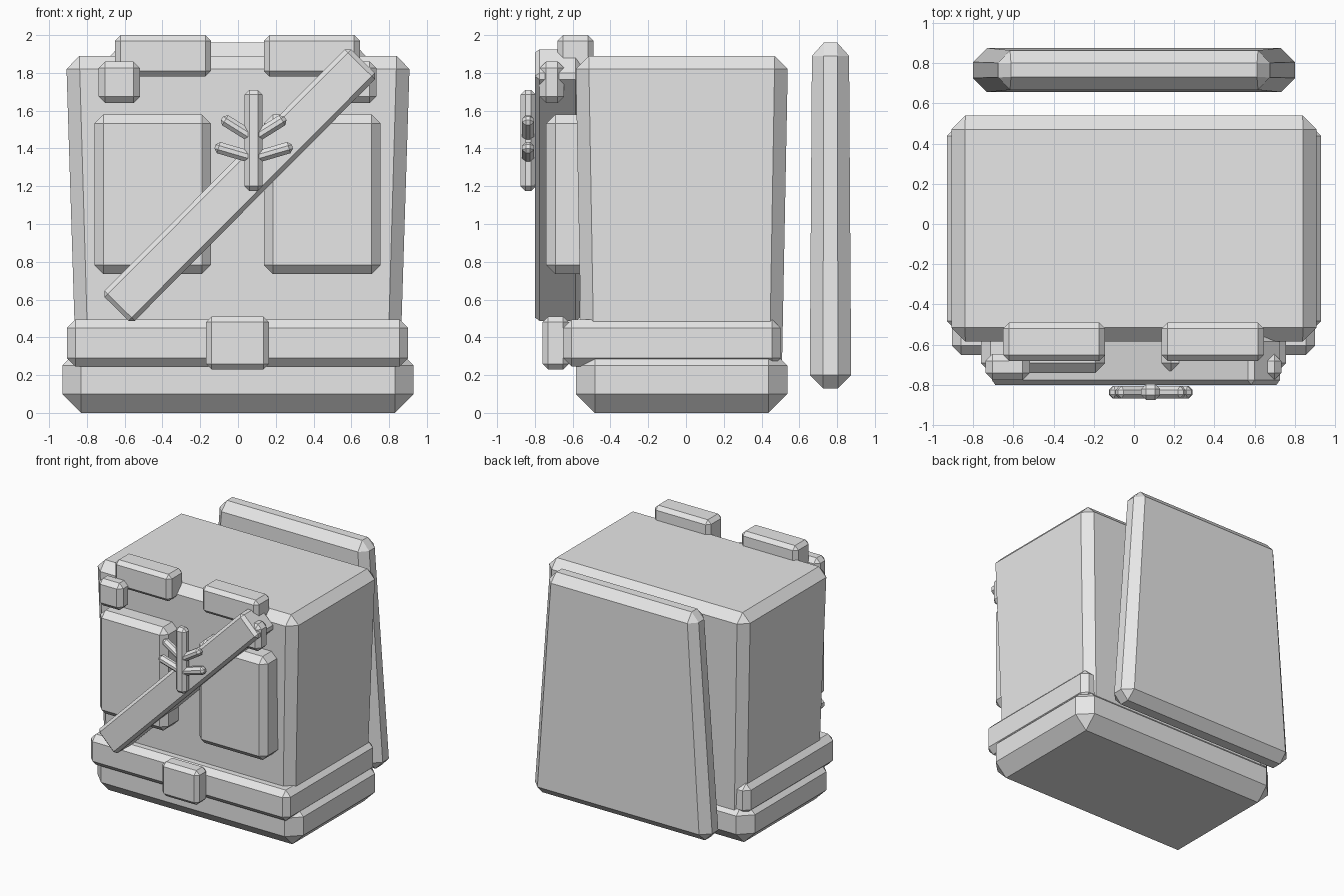
import bpy, bmesh
from math import atan2, hypot, pi
from mathutils import Matrix, Vector

cube = bpy.data.objects.get("Cube")
if cube:
    bpy.data.objects.remove(cube, do_unlink=True)

grey = bpy.data.materials.new("plain_grey")
grey.use_nodes = True
grey.diffuse_color = (0.8, 0.8, 0.8, 1)
for node in grey.node_tree.nodes:
    if node.type == 'BSDF_PRINCIPLED':
        node.inputs["Base Color"].default_value = (0.8, 0.8, 0.8, 1)


def block(name, x, y, z, chamfer, bottom=(1, 1), top=(1, 1), turn=0):
    """Chamfered box between the given ranges, scaled in x and y from bottom to top."""
    low, high = (Vector(p) for p in zip(x, y, z))
    size, centre = high - low, (low + high) / 2
    bm = bmesh.new()
    bmesh.ops.create_cube(bm, size=1)
    bmesh.ops.scale(bm, vec=size, verts=bm.verts)
    bmesh.ops.bevel(bm, geom=bm.edges[:], offset=chamfer, segments=1,
                    affect='EDGES', profile=0.5)
    for v in bm.verts:
        t = v.co.z / size.z + 0.5
        v.co.x *= bottom[0] + (top[0] - bottom[0]) * t
        v.co.y *= bottom[1] + (top[1] - bottom[1]) * t
    bmesh.ops.rotate(bm, matrix=Matrix.Rotation(turn, 3, 'Y'), verts=bm.verts)
    bmesh.ops.recalc_face_normals(bm, faces=bm.faces)
    mesh = bpy.data.meshes.new(name)
    bm.to_mesh(mesh)
    bm.free()
    mesh.materials.append(grey)
    obj = bpy.data.objects.new(name, mesh)
    obj.location = centre
    bpy.context.collection.objects.link(obj)
    return obj


def bar(name, start, end, width, y, chamfer):
    """Chamfered bar laid between two points of the front plane."""
    dx, dz = end[0] - start[0], end[1] - start[1]
    half = hypot(dx, dz) / 2
    cx, cz = (start[0] + end[0]) / 2, (start[1] + end[1]) / 2
    return block(name, (cx - half, cx + half), y,
                 (cz - width / 2, cz + width / 2), chamfer, turn=-atan2(dz, dx))


# Torso, hem and belt
block("body", (-0.91, 0.91), (-0.585, 0.54), (0.15, 1.89), 0.07, bottom=(0.94, 0.94))
block("base", (-0.93, 0.93), (-0.583, 0.537), (0, 0.35), 0.1)
block("belt", (-0.905, 0.9), (-0.65, 0.5), (0.245, 0.495), 0.045)
block("buckle", (-0.17, 0.165), (-0.76, -0.62), (0.23, 0.51), 0.03)

# Back panel, narrower at the top
block("back_panel", (-0.805, 0.805), (0.655, 0.875), (0.13, 1.96), 0.07, top=(0.832, 0.89))

# Paired pouches, shoulder pads and clips
for side, s in (("right", -1), ("left", 1)):
    def pair(a, b):
        return sorted((s * a - 0.003, s * b - 0.003))
    block(side + "_pouch", pair(0.14, 0.758), (-0.74, -0.45), (0.735, 1.58), 0.048)
    block(side + "_shoulder_pad", pair(0.14, 0.648), (-0.68, -0.49), (1.78, 2.0), 0.03)
    block(side + "_clip", pair(0.515, 0.735), (-0.775, -0.645), (1.64, 1.86), 0.035)

# Diagonal strap
bar("strap", (-0.643, 0.55), (0.662, 1.862), 0.225, (-0.8, -0.56), 0.024)

# Twig emblem
block("twig_stem", (0.035, 0.13), (-0.875, -0.795), (1.175, 1.71), 0.025)
for side, s in (("right", -1), ("left", 1)):
    for level, reach, tip, root in (("upper", 0.168, 1.56, 1.455), ("lower", 0.205, 1.41, 1.35)):
        bar(f"twig_{level}_{side}", (0.083, root), (0.083 + s * reach, tip),
            0.062, (-0.868, -0.805), 0.02)
